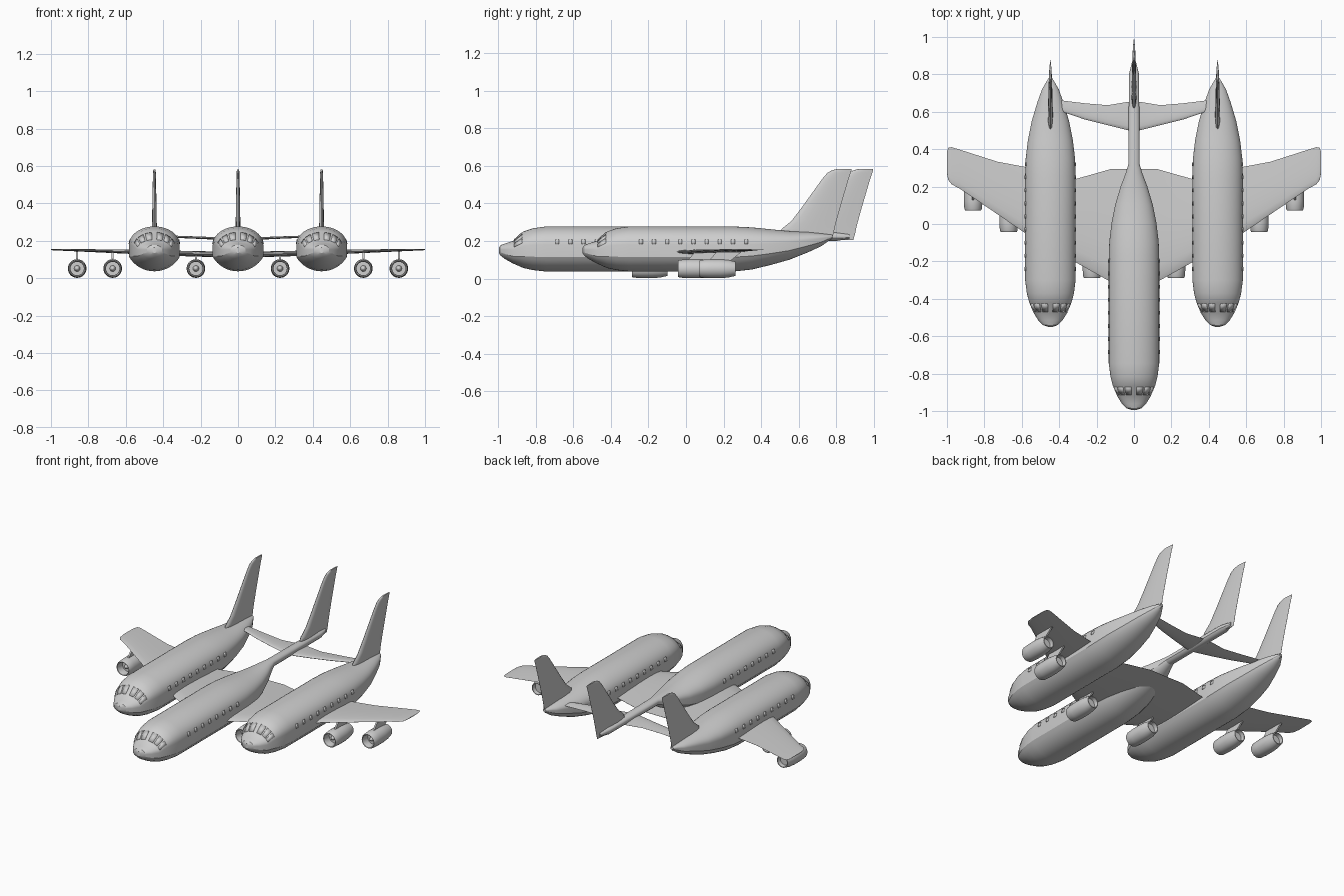
import bpy, bmesh
from math import sin, cos, pi, radians

if "Cube" in bpy.data.objects:
    bpy.data.objects.remove(bpy.data.objects["Cube"])

paint = bpy.data.materials.new("light grey paint")
paint.diffuse_color = (0.62, 0.62, 0.62, 1)
paint.use_nodes = True
paint.node_tree.nodes["Principled BSDF"].inputs["Base Color"].default_value = paint.diffuse_color


def finish(name, bm, angle=25):
    bmesh.ops.remove_doubles(bm, verts=bm.verts, dist=1e-5)
    bmesh.ops.recalc_face_normals(bm, faces=bm.faces)
    me = bpy.data.meshes.new(name)
    bm.to_mesh(me)
    bm.free()
    me.materials.append(paint)
    me.shade_smooth()
    me.set_sharp_from_angle(angle=radians(angle))
    ob = bpy.data.objects.new(name, me)
    bpy.context.collection.objects.link(ob)
    return ob


def loft(name, rings, angle=25):
    """Skin a list of closed rings and cap both ends."""
    bm = bmesh.new()
    vs = [[bm.verts.new(p) for p in r] for r in rings]
    n = len(rings[0])
    for a, b in zip(vs, vs[1:]):
        for i in range(n):
            bm.faces.new((a[i], a[(i + 1) % n], b[(i + 1) % n], b[i]))
    bm.faces.new(vs[0])
    bm.faces.new(vs[-1])
    return finish(name, bm, angle)


# Fuselage stations: y, half width, top z, bottom z
NOSE = [(-.55, .012, .165, .135), (-.54, .04, .178, .12), (-.515, .065, .187, .102),
        (-.475, .09, .2, .08), (-.42, .113, .25, .056), (-.37, .126, .267, .045),
        (-.3, .135, .277, .037), (.25, .135, .277, .037), (.35, .132, .272, .048),
        (.45, .12, .262, .072), (.55, .1, .252, .1), (.65, .07, .247, .14)]
SIDE = NOSE + [(.72, .045, .24, .172), (.78, .01, .232, .215)]
SHIFT = -.445
MID = [(y + SHIFT, w, t, b) for y, w, t, b in NOSE] + [
    (.27, .045, .25, .17), (.32, .03, .248, .2), (.8, .027, .245, .2), (.87, .01, .235, .212)]


def upper(w, t, b, a):
    zu = b + .6 * (t - b)
    return w * cos(a), zu + (t - zu) * sin(a)


def section(w, t, b):
    """Oval roof, straight sides, creased shallow belly."""
    zc, t0 = b + .32 * (t - b), .52
    half = []
    for i in range(9):
        u = pi / 2 + (t0 - pi / 2) * i / 8
        half.append((w * cos(u) / cos(t0),
                     zc - (zc - b) * (sin(u) - sin(t0)) / (1 - sin(t0))))
    half += [upper(w, t, b, pi / 2 * i / 10) for i in range(11)]
    return half + [(-x, z) for x, z in half[-2:0:-1]]


def hull_point(st, y, a, side):
    for p, q in zip(st, st[1:]):
        if p[0] <= y <= q[0]:
            f = (y - p[0]) / (q[0] - p[0])
            w, t, b = (p[k] + (q[k] - p[k]) * f for k in (1, 2, 3))
            x, z = upper(w, t, b, a)
            return side * x, y, z


def fuselage(name, st, cx, dy, cabin_end):
    loft(name + "_fuselage", [[(cx + x, y, z) for x, z in section(w, t, b)]
                              for y, w, t, b in st])
    # Cockpit panes and cabin windows as thin plates on the hull
    patches = [(-.468, -.426, a, a + .33) for a in (.25, .68, 1.11)]
    y = -.25
    while y < cabin_end:
        patches.append((y, y + .02, .02, .27))
        y += .07
    bm = bmesh.new()
    for y0, y1, a0, a1 in patches:
        for s in (-1, 1):
            pts = [hull_point(st, yy + dy, a, s)
                   for yy, a in ((y0, a0), (y1, a0), (y1, a1), (y0, a1))]
            bm.faces.new([bm.verts.new((cx + p[0], p[1], p[2])) for p in pts])
    ob = finish(name + "_windows", bm)
    m = ob.modifiers.new("plate", 'SOLIDIFY')
    m.thickness, m.offset = .006, 0


def airfoil(n=8):
    """Chord fraction and half-thickness fraction round a closed loop."""
    up = []
    for i in range(n + 1):
        c = (1 - cos(pi * i / n)) / 2
        up.append((c, 2.6 * (c ** .5) * (1 - c) * (1 - .25 * c) + .03 * (0 < i)))
    return up + [(c, -h) for c, h in up[-1:0:-1]]


FOIL = airfoil()


def wing(name, st):
    """Stations x, leading y, trailing y, z, thickness, mirrored across x = 0."""
    full = [(-s[0],) + s[1:] for s in st[:0:-1]] + st
    loft(name, [[(x, l + (r - l) * c, z + h * th / 2) for c, h in FOIL]
                for x, l, r, z, th in full], 40)


def fin(name, cx, dy):
    st = [(.205, .57, .775, .012), (.24, .5, .785, .014), (.265, .51, .79, .014),
          (.305, .56, .80, .013), (.37, .61, .818, .012), (.53, .725, .865, .009),
          (.562, .752, .876, .008), (.575, .775, .88, .007), (.582, .80, .88, .005)]
    loft(name, [[(cx + h * th, dy + l + (r - l) * c, z) for c, h in FOIL]
                for z, l, r, th in st], 40)


def engine(name, cx, y0):
    # Nacelle: spinner, intake, lip, cowl, nozzle, revolved about y
    prof = [(.02, 0), (.03, .01), (.05, .016), (.05, .036), (.012, .036), (.002, .039),
            (0, .043), (.008, .047), (.05, .05), (.11, .05), (.15, .047), (.19, .038),
            (.19, .033), (.165, .031), (.165, 0)]
    cz, n = .052, 28
    bm = bmesh.new()
    rings = [[bm.verts.new((cx + r * cos(2 * pi * i / n), y0 + y, cz + r * sin(2 * pi * i / n)))
              for i in range(n)] for y, r in prof]
    for a, b in zip(rings, rings[1:]):
        for i in range(n):
            bm.faces.new((a[i], a[(i + 1) % n], b[(i + 1) % n], b[i]))
    finish(name + "_nacelle", bm, 35)
    # Pylon up to the wing
    side = [(.05, .095), (.165, .095), (.22, .14), (.09, .142)]
    loft(name + "_pylon", [[(cx + dx, y0 + y, z) for y, z in side] for dx in (-.005, .005)])


# Three hulls with their fins
fuselage("centre", MID, 0, SHIFT, .3)
fin("centre_fin", 0, .115)
for label, s in (("left", -1), ("right", 1)):
    fuselage(label, SIDE, s * .447, 0, .35)
    fin(label + "_fin", s * .447, 0)
    for part, x, y in (("inner", .225, -.288), ("middle", .67, -.042), ("outer", .86, .073)):
        engine(f"{label}_{part}_engine", s * x, y)

# Main wing through all hulls
wing("main_wing", [(0, -.36, .295, .127, .032), (.12, -.312, .295, .128, .032),
                   (.32, -.2, .238, .133, .03), (.45, -.13, .27, .138, .028),
                   (.58, -.05, .305, .142, .024), (.73, .052, .333, .146, .018),
                   (.93, .188, .397, .152, .011), (.975, .212, .411, .153, .009),
                   (.993, .235, .408, .153, .007), (1.0, .27, .385, .153, .004)])

# Tailplane joining the three tails
wing("tailplane", [(0, .495, .655, .212, .016), (.04, .503, .652, .212, .016),
                   (.14, .528, .635, .214, .014), (.26, .558, .645, .219, .013),
                   (.4, .605, .662, .224, .012)])
